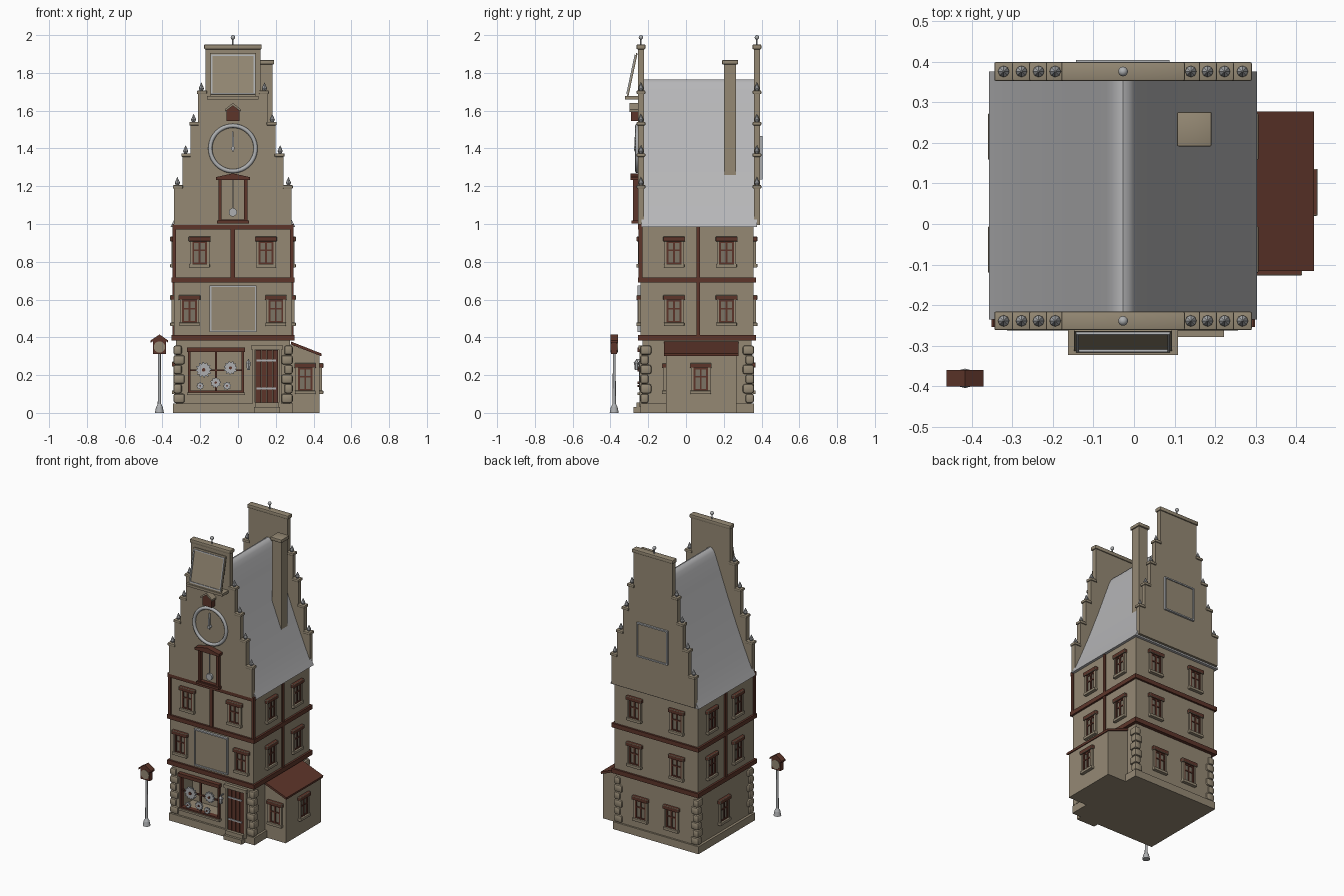
import bpy, bmesh, math
from mathutils import Matrix, Vector

if "Cube" in bpy.data.objects:
    bpy.data.objects.remove(bpy.data.objects["Cube"])


def material(name, rgb):
    m = bpy.data.materials.new(name)
    m.diffuse_color = (*rgb, 1)
    m.use_nodes = True
    m.node_tree.nodes["Principled BSDF"].inputs["Base Color"].default_value = m.diffuse_color
    return m


STONE = material("tan stone", (0.30, 0.25, 0.175))
WOOD = material("dark brown wood", (0.11, 0.036, 0.023))
ROOF = material("grey slate", (0.47, 0.47, 0.48))
METAL = material("pale grey metal", (0.42, 0.43, 0.44))
PANE = material("dim glass", (0.20, 0.175, 0.13))
CX = -0.027  # middle of the tower


def finish(name, bm, mats, smooth=False):
    bmesh.ops.recalc_face_normals(bm, faces=bm.faces)
    me = bpy.data.meshes.new(name)
    bm.to_mesh(me)
    bm.free()
    for m in mats if isinstance(mats, list) else [mats]:
        me.materials.append(m)
    ob = bpy.data.objects.new(name, me)
    bpy.context.collection.objects.link(ob)
    if smooth:
        bpy.ops.object.select_all(action='DESELECT')
        ob.select_set(True)
        bpy.context.view_layer.objects.active = ob
        bpy.ops.object.shade_smooth_by_angle(angle=math.radians(35))
    return ob


def add_box(bm, x0, x1, y0, y1, z0, z1, mi=0, bevel=0):
    mat = Matrix.Translation(((x0 + x1) / 2, (y0 + y1) / 2, (z0 + z1) / 2)) @ \
        Matrix.Diagonal((x1 - x0, y1 - y0, z1 - z0, 1))
    vs = bmesh.ops.create_cube(bm, size=1, matrix=mat)["verts"]
    for f in {f for v in vs for f in v.link_faces}:
        f.material_index = mi
    if bevel:
        es = list({e for v in vs for e in v.link_edges})
        bmesh.ops.bevel(bm, geom=es, offset=bevel, segments=2, profile=0.5, affect='EDGES')


def boxes(name, mat, *dims, bevel=0):
    bm = bmesh.new()
    for d in dims:
        add_box(bm, *d, bevel=bevel)
    return finish(name, bm, mat, bevel > 0)


def prism(name, pts, y0, y1, mat, smooth=False):
    """Outline in x, z pushed along y."""
    bm = bmesh.new()
    f = bm.faces.new([bm.verts.new((x, y0, z)) for x, z in pts])
    new = bmesh.ops.extrude_face_region(bm, geom=[f])["geom"]
    bmesh.ops.translate(bm, vec=(0, y1 - y0, 0),
                        verts=[g for g in new if isinstance(g, bmesh.types.BMVert)])
    return finish(name, bm, mat, smooth)


def cones(name, mat, *items, sides=12, axis='Z'):
    """Each item: centre of base, radius at base, radius at tip, height."""
    bm = bmesh.new()
    rot = Matrix.Rotation(math.pi / 2, 4, 'X') if axis == 'Y' else Matrix()
    for c, r1, r2, h in items:
        bmesh.ops.create_cone(bm, cap_ends=True, segments=sides, radius1=r1, radius2=r2, depth=h,
                              matrix=Matrix.Translation(c) @ rot @ Matrix.Translation((0, 0, h / 2)))
    return finish(name, bm, mat, True)


def ball(name, c, r, mat):
    bm = bmesh.new()
    bmesh.ops.create_uvsphere(bm, u_segments=14, v_segments=8, radius=r, matrix=Matrix.Translation(c))
    return finish(name, bm, mat, True)


def picture_frame(name, x0, x1, z0, z1, y0, y1, mat, t=0.009):
    return boxes(name, mat, (x0, x1, y0, y1, z0, z0 + t), (x0, x1, y0, y1, z1 - t, z1),
                 (x0, x0 + t, y0, y1, z0, z1), (x1 - t, x1, y0, y1, z0, z1))


# ground floor with a recessed shop window
ground = boxes("ground_floor", STONE, (-0.328, 0.276, -0.23, 0.348, 0, 0.39))
cutter = boxes("shop_cutter", STONE, (-0.255, 0.022, -0.4, -0.12, 0.115, 0.325))
cutter.hide_render = True
mod = ground.modifiers.new("opening", 'BOOLEAN')
mod.operation, mod.object, mod.solver = 'DIFFERENCE', cutter, 'EXACT'
bpy.context.view_layer.objects.active = ground
bpy.ops.object.modifier_apply(modifier="opening")
bpy.data.objects.remove(cutter)

# plinth, upper floors, beams and posts
boxes("plinth", STONE, (-0.345, 0.09, -0.243, 0.36, 0, 0.05), (0.08, 0.291, -0.24, 0.36, 0, 0.05))
boxes("upper_floors", STONE, (-0.338, 0.285, -0.241, 0.357, 0.385, 0.995))
boxes("floor_beams", WOOD, (-0.351, 0.298, -0.254, 0.37, 0.382, 0.412),
      (-0.351, 0.298, -0.254, 0.37, 0.69, 0.718), (-0.347, 0.294, -0.254, -0.23, 0.972, 1.0))
boxes("wall_posts", WOOD, (-0.346, -0.328, -0.251, -0.23, 0.715, 0.975),
      (0.275, 0.293, -0.251, -0.23, 0.715, 0.975), (CX - 0.012, CX + 0.012, -0.25, -0.23, 0.715, 0.975),
      (0.28, 0.294, 0.055, 0.075, 0.41, 0.99), (-0.347, -0.33, 0.055, 0.075, 0.41, 0.99))

# corner stones, alternating long and short
bm = bmesh.new()
for sx, ex in ((-1, -0.342), (1, 0.290)):
    for sy, ey in ((-1, -0.243), (1, 0.36)):
        for i in range(6):
            lx, ly = ((0.06, 0.045), (0.045, 0.06))[i % 2]
            xs, ys = sorted((ex, ex - sx * lx)), sorted((ey, ey - sy * ly))
            add_box(bm, *xs, *ys, 0.052 + i * 0.051, 0.102 + i * 0.051, 0, 0.012)
finish("corner_stones", bm, STONE, True)

# one window mesh shared by every opening
bm = bmesh.new()
add_box(bm, -0.058, 0.058, -0.021, 0.01, 0.138, 0.163, 1, 0.003)
add_box(bm, -0.054, 0.054, -0.021, 0.01, 0, 0.018, 0, 0.003)
add_box(bm, -0.045, 0.045, -0.003, 0.01, 0.015, 0.14, 2)
for s in (-1, 1):
    add_box(bm, s * 0.045 - 0.006, s * 0.045 + 0.006, -0.013, 0.01, 0.015, 0.14, 0)
    add_box(bm, s * 0.034 - 0.005, s * 0.034 + 0.005, -0.009, 0.01, 0.018, 0.14, 1)
add_box(bm, -0.005, 0.005, -0.009, 0.01, 0.018, 0.14, 1)
for z in (0.022, 0.092, 0.133):
    add_box(bm, -0.035, 0.035, -0.008, 0.01, z - 0.004, z + 0.004, 1)
first = finish("window", bm, [STONE, WOOD, PANE])
window_mesh = first.data
bpy.data.objects.remove(first)


def window(x, y, z, turn=0, size=1):
    ob = bpy.data.objects.new("window", window_mesh)
    ob.location, ob.rotation_euler, ob.scale = (x, y, z), (0, 0, math.radians(turn)), (size, 1, size)
    bpy.context.collection.objects.link(ob)


for x in (-0.203, 0.148):
    window(x, -0.241, 0.77)
for x in (-0.257, 0.2):
    window(x, -0.241, 0.46)
for z in (0.46, 0.77):
    for y in (-0.063, 0.215):
        window(0.285, y, z, 90)
        window(-0.338, y, z, -90)
    for x in (0.13, -0.185):
        window(x, 0.357, z, 180)
for x in (0.09, -0.14):
    window(x, 0.348, 0.1, 180, 1.02)
window(-0.328, 0.07, 0.1, -90, 1.05)

# blank signboard on the second floor
boxes("signboard", STONE, (-0.148, 0.096, -0.25, -0.235, 0.43, 0.672))
picture_frame("signboard_trim", -0.15, 0.098, 0.428, 0.675, -0.257, -0.24, METAL)

# shop window frame and bars
picture_frame("shop_frame", -0.265, 0.032, 0.105, 0.335, -0.247, -0.215, WOOD, 0.013)
boxes("shop_lintel", WOOD, (-0.27, 0.037, -0.258, -0.225, 0.322, 0.345))
boxes("shop_sill", STONE, (-0.27, 0.037, -0.256, -0.225, 0.095, 0.108))
boxes("shop_bars", WOOD, (-0.122, -0.112, -0.235, -0.222, 0.115, 0.325),
      (-0.255, 0.022, -0.235, -0.222, 0.222, 0.230))


def gear(x, z, r, teeth):
    pts = []
    for i in range(teeth * 4):
        a = 2 * math.pi * i / (teeth * 4)
        rr = r if i % 4 < 2 else r * 0.8
        pts.append((x + rr * math.cos(a), z + rr * math.sin(a)))
    prism("gear", pts, -0.25, -0.238, METAL)
    cones("gear_hub", WOOD, ((x, -0.236, z), r * 0.22, r * 0.22, 0.02), axis='Y')


for g in ((-0.182, 0.228, 0.042, 12), (-0.04, 0.238, 0.036, 11), (-0.118, 0.16, 0.028, 9),
          (-0.2, 0.143, 0.02, 8), (-0.058, 0.143, 0.022, 8)):
    gear(*g)

# plank door, hinges, surround and steps
boxes("door_planks", WOOD, *[(0.093 + i * 0.0305, 0.121 + i * 0.0305, -0.242, -0.225, 0.055, 0.332)
                             for i in range(4)])
boxes("door_hinges", METAL, (0.097, 0.2, -0.247, -0.235, 0.125, 0.135),
      (0.097, 0.2, -0.247, -0.235, 0.272, 0.282))
boxes("door_surround", STONE, (0.076, 0.09, -0.247, -0.225, 0.03, 0.345),
      (0.217, 0.231, -0.247, -0.225, 0.03, 0.345), (0.07, 0.237, -0.252, -0.225, 0.335, 0.358))
boxes("door_steps", STONE, (0.085, 0.222, -0.278, -0.23, 0, 0.03), (0.09, 0.216, -0.262, -0.23, 0.03, 0.056))

# wall lantern
cones("lantern", METAL, ((0.055, -0.262, 0.228), 0.009, 0.013, 0.036),
      ((0.055, -0.262, 0.264), 0.017, 0.003, 0.016), sides=6)
boxes("lantern_arm", METAL, (0.052, 0.058, -0.264, -0.23, 0.278, 0.284))

# side annex
prism("annex_walls", [(0.27, 0), (0.431, 0), (0.431, 0.305), (0.27, 0.365)], -0.106, 0.268, STONE)
prism("annex_roof", [(0.28, 0.362), (0.441, 0.300), (0.443, 0.314), (0.28, 0.378)], -0.116, 0.277, WOOD)
window(0.356, -0.106, 0.1)
window(0.431, 0.078, 0.1, 90)

# curved main roof
half = [(0.33, 0.985), (0.30, 1.045), (0.26, 1.138), (0.2, 1.283), (0.13, 1.465), (0.07, 1.632),
        (0.04, 1.715), (0.027, 1.745), (0.014, 1.761)]
prism("main_roof", [(CX + x, z) for x, z in half] + [(CX, 1.766)] +
      [(CX - x, z) for x, z in reversed(half)], -0.235, 0.375, ROOF, True)

# stepped gables with caps and finials
steps = [(0.311, 1.188), (0.267, 1.356), (0.225, 1.522), (0.184, 1.688), (0.145, 1.93)]
right, z0 = [], 0.995
for w, z in steps:
    right += [(CX + w, z0), (CX + w, z)]
    z0 = z
outline = right + [(2 * CX - x, z) for x, z in reversed(right)]
for tag, ya, yb in (("front", -0.255, -0.222), ("back", 0.36, 0.391)):
    prism(tag + "_gable", outline, ya, yb, STONE)
    mid = (ya + yb) / 2
    caps, tips = [(CX - 0.152, CX + 0.152, mid - 0.023, mid + 0.023, 1.925, 1.95)], []
    for s in (-1, 1):
        for w, z in steps[:4]:
            a, b = sorted((CX + s * (w + 0.006), CX + s * (w - 0.046)))
            caps.append((a, b, mid - 0.023, mid + 0.023, z, z + 0.018))
            c = CX + s * (w - 0.017)
            tips += [((c, mid, z + 0.018), 0.008, 0.014, 0.012), ((c, mid, z + 0.03), 0.014, 0.001, 0.03)]
    boxes(tag + "_gable_caps", STONE, *caps, bevel=0.004)
    cones(tag + "_gable_finials", METAL, *tips, sides=8)
    cones(tag + "_top_rod", METAL, ((CX, mid, 1.945), 0.004, 0.004, 0.04), sides=8)
    ball(tag + "_top_ball", (CX, mid, 1.988), 0.012, METAL)

# chimney
boxes("chimney", STONE, (0.115, 0.183, 0.2, 0.265, 1.245, 1.85))
boxes("chimney_cap", STONE, (0.106, 0.191, 0.191, 0.276, 1.845, 1.868), bevel=0.004)

# leaning sign on the front gable
lean = math.atan2(0.05, 0.235)
board = boxes("leaning_sign", STONE, (-0.148, 0.094, 0, 0.008, 0, 0.235))
trim = picture_frame("leaning_sign_trim", -0.143, 0.089, 0.012, 0.225, -0.006, 0.002, METAL, 0.007)
for ob in (board, trim):
    ob.location, ob.rotation_euler = (0, -0.313, 1.675), (-lean, 0, 0)
boxes("sign_ledge", STONE, (-0.163, 0.108, -0.322, -0.25, 1.66, 1.677))

# clock ring and hands
bpy.ops.mesh.primitive_torus_add(location=(CX, -0.258, 1.40), rotation=(math.pi / 2, 0, 0), major_radius=0.12,
                                 minor_radius=0.011, major_segments=48, minor_segments=8)
ring = bpy.context.object
ring.name = "clock_ring"
ring.data.materials.append(METAL)
bpy.ops.object.shade_smooth()
boxes("clock_hands", METAL, (CX - 0.004, CX + 0.004, -0.268, -0.262, 1.395, 1.49),
      (CX - 0.006, CX + 0.006, -0.272, -0.266, 1.385, 1.46))
cones("clock_hub", METAL, ((CX, -0.25, 1.4), 0.01, 0.01, 0.026), axis='Y')

# small bird house above the clock
prism("bird_house", [(CX - 0.034, 1.545), (CX + 0.034, 1.545), (CX + 0.034, 1.6), (CX, 1.628), (CX - 0.034, 1.6)],
      -0.29, -0.25, WOOD)
prism("bird_house_roof", [(CX - 0.043, 1.594), (CX, 1.626), (CX + 0.043, 1.594), (CX + 0.043, 1.606),
                          (CX, 1.641), (CX - 0.043, 1.606)], -0.3, -0.25, STONE)

# pendulum case
picture_frame("pendulum_case", CX - 0.076, CX + 0.076, 1.008, 1.25, -0.28, -0.25, WOOD, 0.016)
boxes("pendulum_sill", WOOD, (CX - 0.084, CX + 0.084, -0.288, -0.25, 1.003, 1.018))
prism("pendulum_pediment", [(CX - 0.09, 1.232), (CX + 0.09, 1.232), (CX + 0.09, 1.248), (CX, 1.268),
                            (CX - 0.09, 1.248)], -0.295, -0.25, WOOD)
boxes("pendulum_rod", METAL, (CX - 0.003, CX + 0.003, -0.268, -0.262, 1.06, 1.235))
cones("pendulum_bob", METAL, ((CX, -0.258, 1.062), 0.022, 0.022, 0.014), sides=20, axis='Y')

# sign frame on the back gable
picture_frame("back_sign_trim", -0.143, 0.088, 1.235, 1.465, 0.385, 0.404, METAL)
boxes("back_sign", STONE, (-0.14, 0.085, 0.385, 0.397, 1.24, 1.46))

# street clock on a post
LX, LY = -0.416, -0.38
cones("street_clock_post", METAL, ((LX, LY, 0), 0.024, 0.018, 0.03), ((LX, LY, 0.03), 0.018, 0.009, 0.018),
      ((LX, LY, 0.04), 0.009, 0.007, 0.28))
prism("street_clock_case", [(LX - 0.034, 0.312), (LX + 0.034, 0.312), (LX + 0.034, 0.38), (LX, 0.405),
                            (LX - 0.034, 0.38)], LY - 0.016, LY + 0.016, WOOD)
prism("street_clock_roof", [(LX - 0.046, 0.372), (LX, 0.403), (LX + 0.046, 0.372), (LX + 0.046, 0.384),
                            (LX, 0.415), (LX - 0.046, 0.384)], LY - 0.02, LY + 0.02, WOOD)
cones("street_clock_faces", STONE, ((LX, LY + 0.019, 0.349), 0.03, 0.03, 0.038), sides=24, axis='Y')
